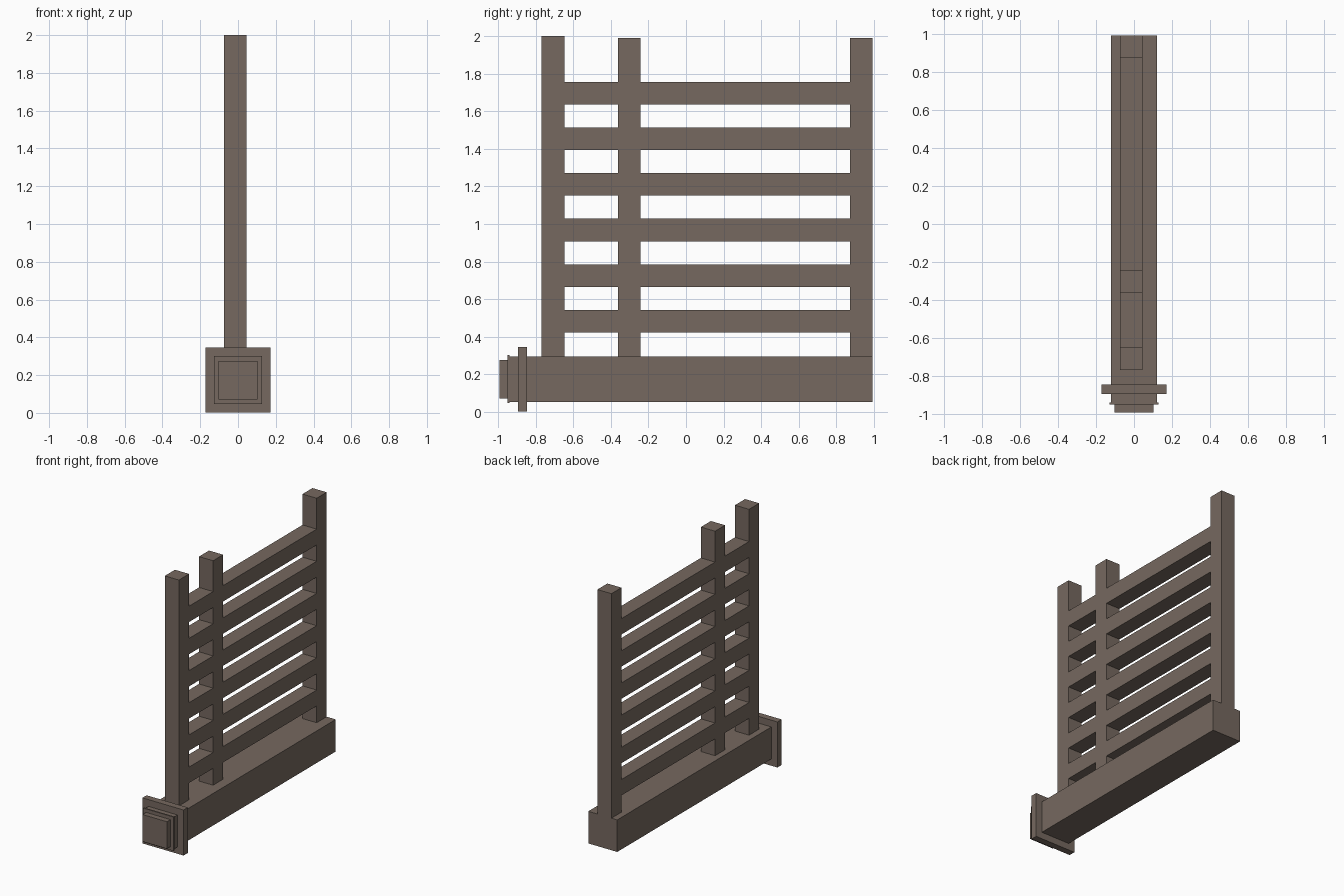
import bpy

if "Cube" in bpy.data.objects:
    bpy.data.objects.remove(bpy.data.objects["Cube"])

wood = bpy.data.materials.new("weathered_wood")
wood.diffuse_color = (0.18, 0.14, 0.115, 1)
wood.use_nodes = True
wood.node_tree.nodes["Principled BSDF"].inputs["Base Color"].default_value = wood.diffuse_color


def box(name, x, y, z):
    """Axis-aligned box from (min, max) ranges."""
    bpy.ops.mesh.primitive_cube_add(size=1, location=[(a + b) / 2 for a, b in (x, y, z)])
    ob = bpy.context.object
    ob.name = name
    ob.scale = [b - a for a, b in (x, y, z)]
    bpy.ops.object.transform_apply(location=False, rotation=False, scale=True)
    ob.data.materials.append(wood)
    return ob


def collar(name, half, y):
    """Square block centred on the beam axis."""
    return box(name, (-half, half), y, (AXIS_Z - half, AXIS_Z + half))


AXIS_Z = 0.174
BEAM_TOP = AXIS_Z + 0.121

# Base beam with stepped front end
collar("base_beam", 0.121, (-0.945, 0.993))
collar("flange", 0.172, (-0.895, -0.845))
collar("end_lip", 0.128, (-0.951, -0.940))
collar("end_cap", 0.102, (-0.993, -0.951))

# Upright posts, slightly off-centre on the beam
THICK = (-0.073, 0.045)
posts = [(-0.769, -0.648, 2.0), (-0.361, -0.242, 1.99), (0.874, 0.993, 1.99)]
for i, (y0, y1, top) in enumerate(posts):
    box(f"post_{i + 1}", THICK, (y0, y1), (BEAM_TOP, top))

# Horizontal rails, flush with the posts and spanning each gap
for row in range(6):
    z = 0.422 + row * 0.243
    for bay, (a, b) in enumerate(zip(posts, posts[1:])):
        box(f"rail_{row + 1}_bay_{bay + 1}", THICK, (a[1], b[0]), (z, z + 0.12))
